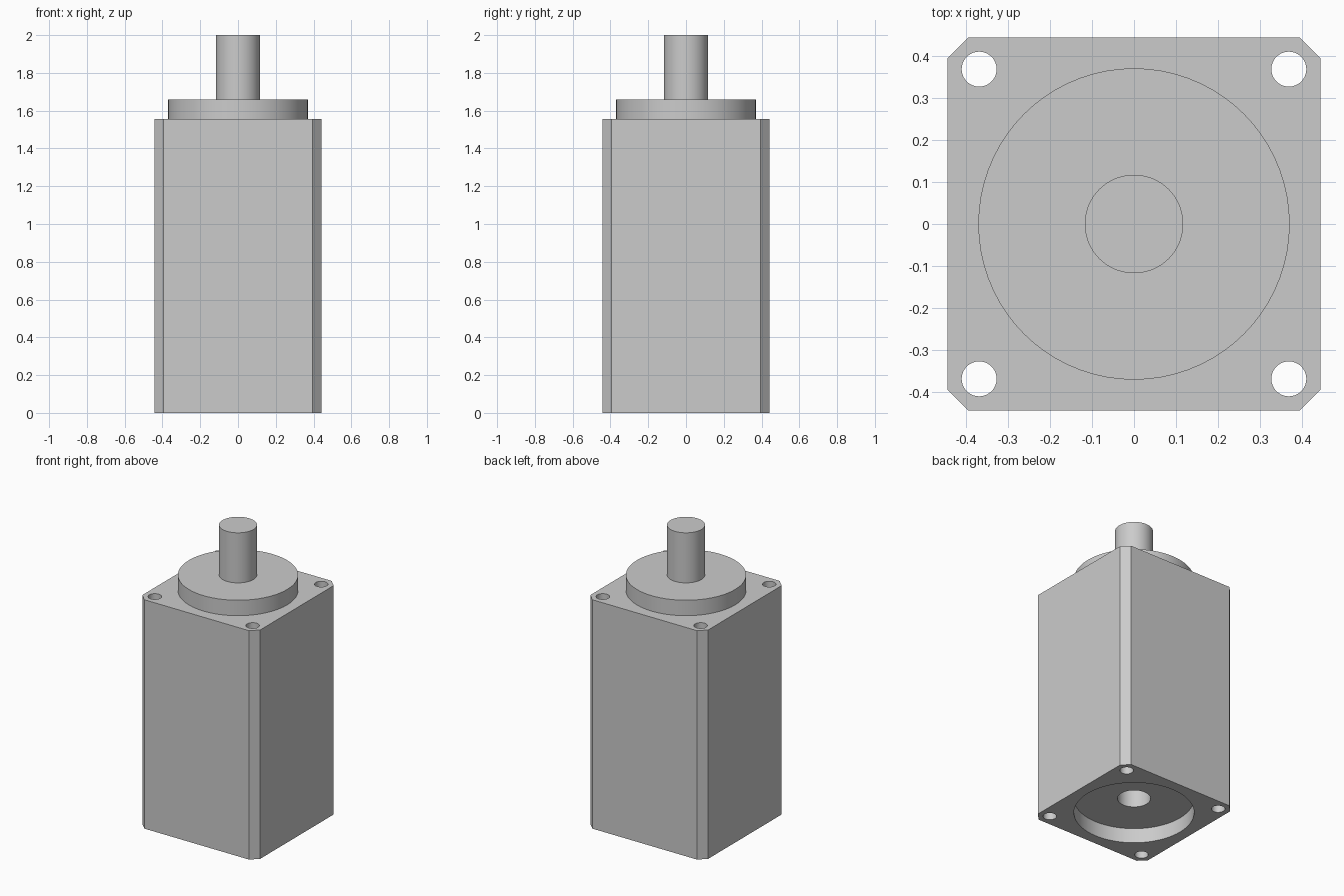
import bpy, bmesh, math

cube = bpy.data.objects.get("Cube")
if cube:
    bpy.data.objects.remove(cube, do_unlink=True)

HALF, CHAMFER, BODY_TOP = 0.443, 0.049, 1.555
BOSS_R, BOSS_TOP, SHAFT_R = 0.37, 1.66, 0.117
BOLT_POS, BOLT_R = 0.368, 0.0415

grey = bpy.data.materials.new("plain grey")
grey.use_nodes = True
colour = (0.6, 0.6, 0.6, 1)
grey.diffuse_color = colour
grey.node_tree.nodes["Principled BSDF"].inputs["Base Color"].default_value = colour


def cylinder(name, radius, z0, z1, x=0, y=0):
    bpy.ops.mesh.primitive_cylinder_add(vertices=72, radius=radius, depth=z1 - z0,
                                        location=(x, y, (z0 + z1) / 2))
    obj = bpy.context.object
    obj.name = name
    obj.data.materials.append(grey)
    return obj


def smooth(obj):
    bpy.ops.object.select_all(action='DESELECT')
    obj.select_set(True)
    bpy.context.view_layer.objects.active = obj
    bpy.ops.object.shade_smooth_by_angle(angle=math.radians(30))


# Square housing with chamfered upright edges
bpy.ops.mesh.primitive_cube_add(size=1, location=(0, 0, BODY_TOP / 2))
housing = bpy.context.object
housing.name = "housing"
housing.scale = (2 * HALF, 2 * HALF, BODY_TOP)
bpy.ops.object.transform_apply(location=False, rotation=False, scale=True)
housing.data.materials.append(grey)
bm = bmesh.new()
bm.from_mesh(housing.data)
upright = [e for e in bm.edges if abs(e.verts[0].co.z - e.verts[1].co.z) > 1]
bmesh.ops.bevel(bm, geom=upright, offset=CHAMFER, segments=1, affect='EDGES')
bm.to_mesh(housing.data)
bm.free()

# Corner bolt holes, round recess underneath and its shaft socket
cutters = [cylinder("bolt_hole_cutter", BOLT_R, -0.1, BODY_TOP + 0.1, sx * BOLT_POS, sy * BOLT_POS)
           for sx in (-1, 1) for sy in (-1, 1)]
cutters.append(cylinder("recess_cutter", BOSS_R, -0.1, 0.1))
cutters.append(cylinder("socket_cutter", 0.102, 0.05, 0.44))
for cutter in cutters:
    cutter.hide_render = True
    bpy.context.view_layer.objects.active = housing
    mod = housing.modifiers.new("cut", 'BOOLEAN')
    mod.operation = 'DIFFERENCE'
    mod.solver = 'EXACT'
    mod.object = cutter
    bpy.ops.object.modifier_apply(modifier=mod.name)
    bpy.data.objects.remove(cutter, do_unlink=True)
smooth(housing)

# Raised boss and output shaft
smooth(cylinder("pilot_boss", BOSS_R, BODY_TOP, BOSS_TOP))
smooth(cylinder("output_shaft", SHAFT_R, BOSS_TOP, 2.0))
